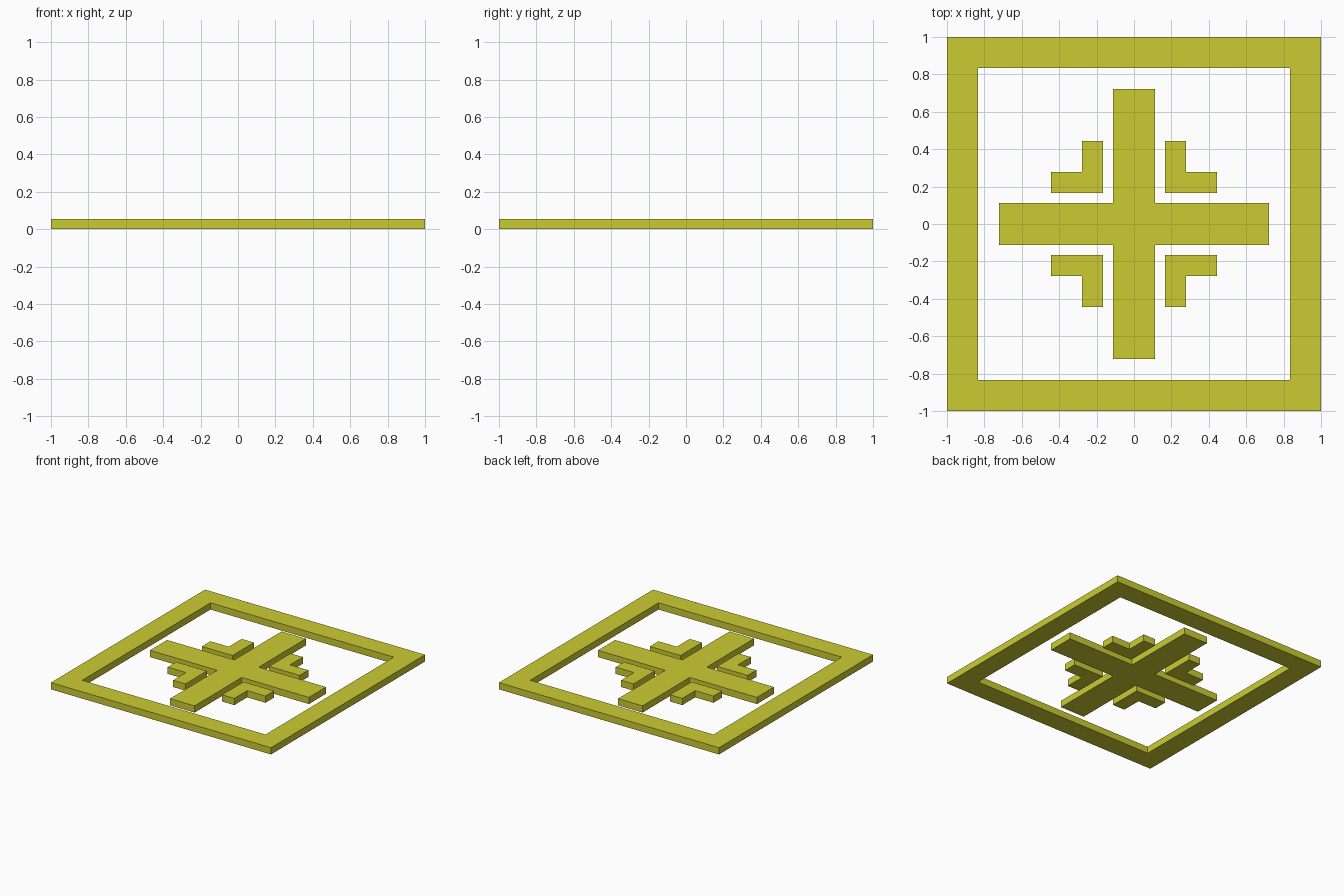
import bpy
import bmesh

if "Cube" in bpy.data.objects:
    bpy.data.objects.remove(bpy.data.objects["Cube"])

U = 1 / 18          # layout module
HEIGHT = U

mat = bpy.data.materials.new("mustard yellow")
mat.diffuse_color = (0.6, 0.6, 0.033, 1)
mat.use_nodes = True
mat.node_tree.nodes["Principled BSDF"].inputs["Base Color"].default_value = mat.diffuse_color


def extrude_faces(name, points, faces):
    """Lay out flat faces (in modules) and extrude them up to HEIGHT."""
    bm = bmesh.new()
    verts = [bm.verts.new((x * U, y * U, 0)) for x, y in points]
    flat = [bm.faces.new([verts[i] for i in f]) for f in faces]
    ext = bmesh.ops.extrude_face_region(bm, geom=flat, use_keep_orig=True)
    top = [g for g in ext["geom"] if isinstance(g, bmesh.types.BMVert)]
    bmesh.ops.translate(bm, verts=top, vec=(0, 0, HEIGHT))
    bmesh.ops.recalc_face_normals(bm, faces=bm.faces)
    mesh = bpy.data.meshes.new(name)
    bm.to_mesh(mesh)
    bm.free()
    mesh.materials.append(mat)
    obj = bpy.data.objects.new(name, mesh)
    bpy.context.collection.objects.link(obj)
    return obj


# Square border ring
corners = [(-1, -1), (1, -1), (1, 1), (-1, 1)]
ring = [(x * r, y * r) for r in (18, 15) for x, y in corners]
extrude_faces("border_frame", ring,
              [(i, (i + 1) % 4, (i + 1) % 4 + 4, i + 4) for i in range(4)])

# Central cross: one arm corner rotated through four quarters
cross = []
x_arm = [(13, -2), (13, 2), (2, 2)]
for q in range(4):
    for x, y in x_arm:
        for _ in range(q):
            x, y = -y, x
        cross.append((x, y))
extrude_faces("central_cross", cross, [range(len(cross))])

# L-shaped brackets mirrored into the four quadrants
bracket = [(3, 3), (8, 3), (8, 5), (5, 5), (5, 8), (3, 8)]
for side, sx in (("left", -1), ("right", 1)):
    for end, sy in (("front", -1), ("back", 1)):
        pts = [(x * sx, y * sy) for x, y in bracket]
        extrude_faces(f"corner_bracket_{end}_{side}", pts, [range(6)])
